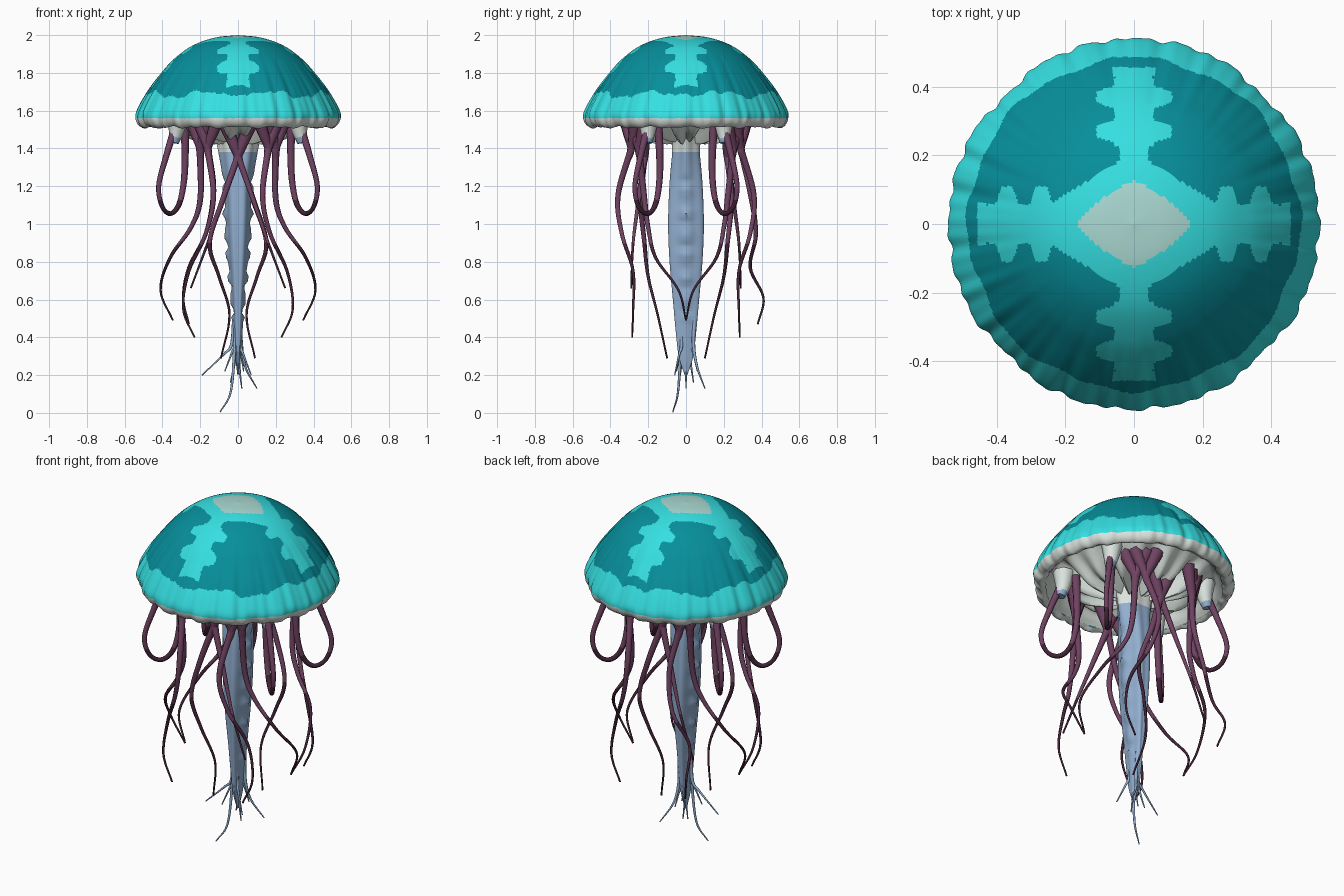
import bpy
import math
from math import cos, sin, tanh, pi, tau
from mathutils import Vector

cube = bpy.data.objects.get("Cube")
if cube:
    bpy.data.objects.remove(cube, do_unlink=True)


def material(name, rgb):
    mat = bpy.data.materials.new(name)
    mat.use_nodes = True
    mat.diffuse_color = (*rgb, 1)
    mat.node_tree.nodes["Principled BSDF"].inputs["Base Color"].default_value = (*rgb, 1)
    return mat


teal = material("deep teal", (.002, .275, .33))
cyan = material("bright cyan", (.036, .74, .76))
pale = material("pale crown", (.40, .69, .64))
white = material("milky white", (.72, .78, .74))
plum = material("plum", (.16, .055, .12))
dark = material("dark plum", (.055, .017, .038))
blue = material("powder blue", (.29, .43, .63))


def smooth_path(points, steps):
    """Catmull-Rom samples through a few control points of any dimension."""
    pts = [Vector(p) for p in points]
    pts = [pts[0] * 2 - pts[1]] + pts + [pts[-1] * 2 - pts[-2]]
    out = []
    for a, b, c, d in zip(pts, pts[1:], pts[2:], pts[3:]):
        for i in range(steps):
            t = i / steps
            out.append((b * 2 + (c - a) * t + (a * 2 - b * 5 + c * 4 - d) * t * t
                        + (b * 3 - a - c * 3 + d) * t ** 3) / 2)
    return out + [pts[-2]]


def finish(obj, materials, rule):
    """Colour the faces by rule and shade smooth."""
    obj.data.materials.clear()
    for mat in materials:
        obj.data.materials.append(mat)
    for poly in obj.data.polygons:
        poly.material_index = rule(poly.center)
    bpy.ops.object.select_all(action="DESELECT")
    obj.select_set(True)
    bpy.context.view_layer.objects.active = obj
    bpy.ops.object.shade_smooth_by_angle(angle=math.radians(50))


def loft(name, rings, segments, place, materials, rule):
    """Skin rings of points; place(ring, angle) gives each point."""
    verts = [place(r, tau * s / segments) for r in rings for s in range(segments)]
    faces = []
    for i in range(len(rings) - 1):
        for s in range(segments):
            n = (s + 1) % segments
            a, b = i * segments, (i + 1) * segments
            faces.append((a + s, b + s, b + n, a + n))
    mesh = bpy.data.meshes.new(name)
    mesh.from_pydata(verts, [], faces)
    obj = bpy.data.objects.new(name, mesh)
    bpy.context.collection.objects.link(obj)
    finish(obj, materials, rule)


def strands(name, paths, materials, rule):
    """Tapered tubes along lists of (point, radius)."""
    curve = bpy.data.curves.new(name, "CURVE")
    curve.dimensions = "3D"
    curve.bevel_depth = 1
    curve.bevel_resolution = 2
    curve.use_fill_caps = True
    for path in paths:
        spline = curve.splines.new("POLY")
        spline.points.add(len(path) - 1)
        for point, (co, radius) in zip(spline.points, path):
            point.co = (*co, 1)
            point.radius = radius
    obj = bpy.data.objects.new(name, curve)
    bpy.context.collection.objects.link(obj)
    bpy.ops.object.select_all(action="DESELECT")
    obj.select_set(True)
    bpy.context.view_layer.objects.active = obj
    bpy.ops.object.convert(target="MESH")
    finish(bpy.context.object, materials, rule)


def taper(points, start, end, power=1):
    path = smooth_path(points, 7)
    n = len(path) - 1
    return [(p, end + (start - end) * (1 - i / n) ** power) for i, p in enumerate(path)]


def mirrored(points, sx, sy):
    return [(x * sx, y * sy, z) for x, y, z in points]


# Bell: domed lathe with a wrinkled rim, four shallow notches and a painted cross
def bell_point(ring, a):
    r, z = ring
    w = max(0, (r - .25) / .29) ** 2
    notch = abs(sin(2 * a)) ** 30
    ripple = .003 * cos(24 * a) + .003 * cos(37 * a + 1) + .002 * sin(61 * a) - .014 * notch
    k = r + w * ripple
    return (k * cos(a), k * sin(a), z + w * (.005 * cos(16 * a) + .004 * sin(29 * a)))


def bell_colour(c):
    x, y, r = abs(c.x), abs(c.y), math.hypot(c.x, c.y)
    if c.z < 1.56:
        return 3
    if (x / .165) ** 1.25 + (y / .125) ** 1.25 < 1:
        return 2
    d, side = max(x, y), min(x, y)
    lobes = .083 + .028 * tanh(2.2 * cos(tau * (d - .27) / .1))
    half = .042 if d < .225 else min(lobes, .062 if d > .41 else 1)
    cross = d < .457 and side < half
    a = math.atan2(c.y, c.x)
    edge = .484 + .006 * cos(8 * a) + .004 * sin(19 * a)
    return 1 if cross or .62 * x + y < .21 or r > edge else 0


dome = [(.001, 2), (.12, 1.987), (.24, 1.945), (.34, 1.872), (.415, 1.787), (.475, 1.705),
        (.52, 1.627), (.54, 1.575), (.532, 1.535), (.505, 1.512), (.475, 1.525)]
loft("bell", smooth_path(dome, 14), 360, bell_point, [teal, cyan, pale, white], bell_colour)


# Underside: radial white folds that sag toward the middle
def fold_point(ring, a):
    r, z = ring
    w = max(0, sin(pi * min(1, r / .46)))
    return (r * cos(a), r * sin(a), z + w * (.03 * cos(16 * a) - .03 * cos(8 * a + .3)))


folds = [(.477, 1.524), (.455, 1.55), (.42, 1.6), (.36, 1.56), (.28, 1.5), (.19, 1.47),
         (.11, 1.45), (.02, 1.45)]
loft("underside_folds", smooth_path(folds, 4), 128, fold_point, [white], lambda c: 0)


# Central arm: flattened column, white at the root, with a knobbly frill on two sides
def arm_point(ring, a):
    rx, ry, z = ring
    bump = .008 * abs(cos(a)) ** 8 * (sin(z * 55) + .5 * sin(z * 91)) * (.5 < z < 1.25)
    groove = 1 + .06 * cos(6 * a)
    return (cos(a) * (rx * groove + bump), sin(a) * ry * groove, z)


column = [(.13, .09, 1.54), (.115, .08, 1.46), (.098, .076, 1.38), (.075, .09, 1.22),
          (.066, .098, 1), (.052, .09, .8), (.034, .072, .6), (.022, .055, .42),
          (.014, .04, .3), (.003, .008, .2)]
loft("central_arm", smooth_path(column, 8), 48, arm_point, [white, blue],
     lambda c: 1 if c.z < 1.375 else 0)

# Frayed filaments at the end of the arm
ends = [(-.095, -.07, .004), (-.19, -.03, .2), (.1, .1, .13), (.07, -.06, .2),
        (.02, 0, .13), (-.04, .04, .16), (.03, .06, .22), (-.07, -.05, .22)]
fray = []
for x, y, z in ends:
    fray.append(taper([(x * .1, y * .45, .5), (x * .18, y * .4, .36),
                       (x * .4, y * .6, z + .11), (x, y, z)], .012, .003))
strands("arm_filaments", fray, [blue], lambda c: 0)

# Tentacles, each with a flared, forked root under the bell
outer = [(.2, .25, 1.4), (.2, .22, 1.13), (.25, .2, .98), (.36, .16, .82),
         (.41, .04, .65), (.345, 0, .49)]
long = [(.16, .29, 1.4), (.13, .36, 1.15), (.17, .34, .95), (.26, .28, .75),
        (.29, .28, .55), (.23, .285, .4)]
wavy = [(.16, .29, 1.4), (.13, .34, 1.17), (.17, .37, .95), (.26, .34, .77),
        (.29, .41, .61), (.26, .38, .47)]
inner = [(0, .22, 1.36), (.08, .24, 1.13), (.15, .22, .9), (.1, .2, .72),
         (.045, .15, .52), (.09, .1, .29)]
short = [(0, .22, 1.36), (-.08, .25, 1.13), (-.16, .28, .9), (-.25, .29, .66)]
loop = [(.33, .2, 1.52), (.38, .24, 1.36), (.42, .27, 1.2), (.4, .25, 1.09),
        (.355, .2, 1.055), (.31, .16, 1.11), (.285, .14, 1.24), (.28, .14, 1.4), (.28, .15, 1.55)]


def tentacle(points):
    top = Vector(points[0])
    across = Vector((-top.y, top.x, 0)).normalized() * .06
    rise = Vector((0, 0, .16))
    paths = [taper(points, .019, .005, 1.4)]
    for sign in (-1, 1):
        root = top + rise + across * sign
        paths.append(taper([root, root.lerp(top, .5), top, top.lerp(Vector(points[1]), .3)],
                           .038, .013))
    return paths


quarters = [(1, 1), (-1, 1), (1, -1), (-1, -1)]
diagonal = [(1, 1), (-1, -1)]
for name, shape, places in (("outer_tentacles", outer, quarters),
                            ("long_tentacles", long, diagonal + [(1, -1)]),
                            ("wavy_tentacle", wavy, [(-1, 1)]),
                            ("inner_tentacles", inner, diagonal),
                            ("short_tentacles", short, diagonal)):
    paths = []
    for sx, sy in places:
        paths += tentacle(mirrored(shape, sx, sy))
    strands(name, paths, [plum, dark], lambda c: 1 if c.z < .9 else 0)

# Looped tentacles: thin outer side, thicker inner side, pale pads at the root
loops, pads = [], []
for sx, sy in quarters:
    path = smooth_path(mirrored(loop, sx, sy), 7)
    n = len(path) - 1
    loops.append([(p, .008 + .016 * (i / n) ** 2 + .014 * (1 - i / n) ** 4)
                  for i, p in enumerate(path)])
    pad = [(.32, .2, 1.58), (.325, .2, 1.5), (.34, .205, 1.43)]
    pads.append(taper(mirrored(pad, sx, sy), .06, .026))
strands("looped_tentacles", loops, [plum, dark], lambda c: 1 if c.z < 1.13 else 0)
strands("loop_root_pads", pads, [white, blue], lambda c: 1 if c.z < 1.455 else 0)
